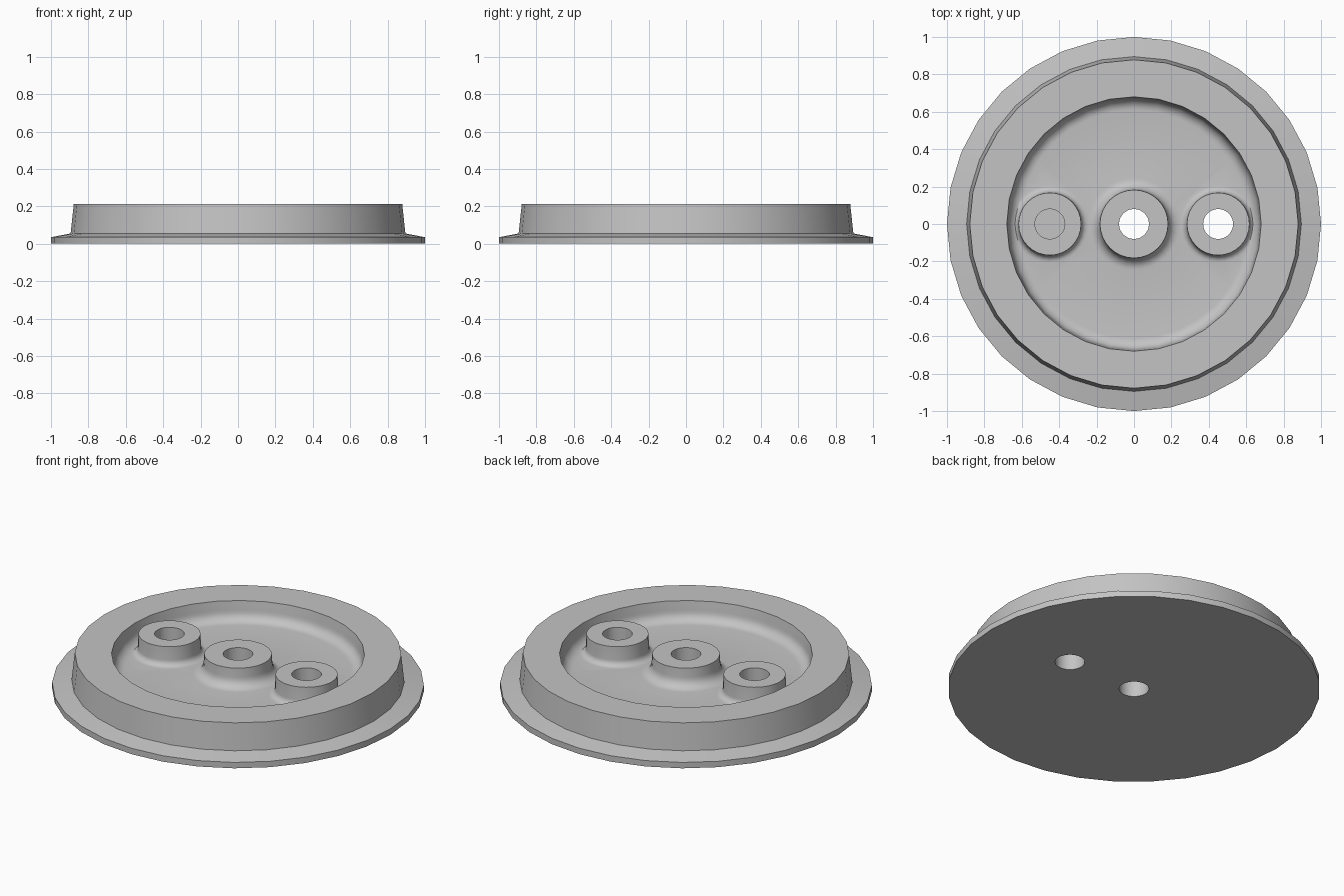
import bpy, bmesh, math

if "Cube" in bpy.data.objects:
    bpy.data.objects.remove(bpy.data.objects["Cube"], do_unlink=True)

TOP, FLOOR, HOLE, SPACING = 0.213, 0.1, 0.08, 0.45

grey = bpy.data.materials.new("plain grey")
grey.use_nodes = True
colour = (0.55, 0.55, 0.55, 1)
grey.diffuse_color = colour
grey.node_tree.nodes["Principled BSDF"].inputs["Base Color"].default_value = colour


def arc(cx, cz, r, start, end, steps=6):
    """Points of a fillet in the (radius, height) plane."""
    angles = [math.radians(start + (end - start) * i / steps) for i in range(steps + 1)]
    return [(cx + r * math.cos(a), cz + r * math.sin(a)) for a in angles]


def lathe(name, profile, x=0, sides=32):
    """Spin a closed (radius, height) outline around a vertical axis."""
    bm = bmesh.new()
    rings = []
    for s in range(sides):
        a = math.tau * s / sides
        rings.append([bm.verts.new((x + r * math.cos(a), r * math.sin(a), z))
                      for r, z in profile])
    n = len(profile)
    for s in range(sides):
        here, there = rings[s], rings[(s + 1) % sides]
        for i in range(n):
            j = (i + 1) % n
            bm.faces.new((here[i], there[i], there[j], here[j]))
    bmesh.ops.recalc_face_normals(bm, faces=bm.faces)
    mesh = bpy.data.meshes.new(name)
    bm.to_mesh(mesh)
    bm.free()
    mesh.materials.append(grey)
    obj = bpy.data.objects.new(name, mesh)
    bpy.context.collection.objects.link(obj)
    return obj


def combine(target, tool, operation):
    """Apply a boolean and discard the tool."""
    mod = target.modifiers.new(operation.lower(), 'BOOLEAN')
    mod.operation, mod.solver, mod.object = operation, 'EXACT', tool
    bpy.context.view_layer.objects.active = target
    bpy.ops.object.modifier_apply(modifier=mod.name)
    bpy.data.objects.remove(tool, do_unlink=True)


# Flanged disc with a filleted recess and a central hub
fillet = 0.06
outline = [(HOLE, 0), (1, 0), (1, 0.035), (0.895, 0.055), (0.878, TOP), (0.68, TOP)]
outline += arc(0.672 - fillet, FLOOR + fillet, fillet, 0, -90)
outline += arc(0.185 + fillet, FLOOR + fillet, fillet, 270, 180)
outline += [(0.182, TOP), (HOLE, TOP)]
disc = lathe("flanged_disc", outline)

# Side bosses, each with a smaller fillet and a through hole
small = 0.035
for side in (-1, 1):
    x = side * SPACING
    boss = [(0.03, 0.06), (0.17 + small, 0.06)]
    boss += arc(0.17 + small, FLOOR + small, small, 270, 180)
    boss += [(0.167, TOP), (0.03, TOP)]
    combine(disc, lathe("side_boss", boss, x), 'UNION')
    bpy.ops.mesh.primitive_cylinder_add(vertices=32, radius=HOLE, depth=1, location=(x, 0, 0))
    cutter = bpy.context.object
    cutter.name = "hole_cutter"
    cutter.hide_render = True
    cutter.data.materials.append(grey)
    combine(disc, cutter, 'DIFFERENCE')

# Smooth the curved walls and keep the rims crisp
bpy.ops.object.select_all(action='DESELECT')
disc.select_set(True)
bpy.context.view_layer.objects.active = disc
bpy.ops.object.shade_smooth_by_angle(angle=math.radians(30))
